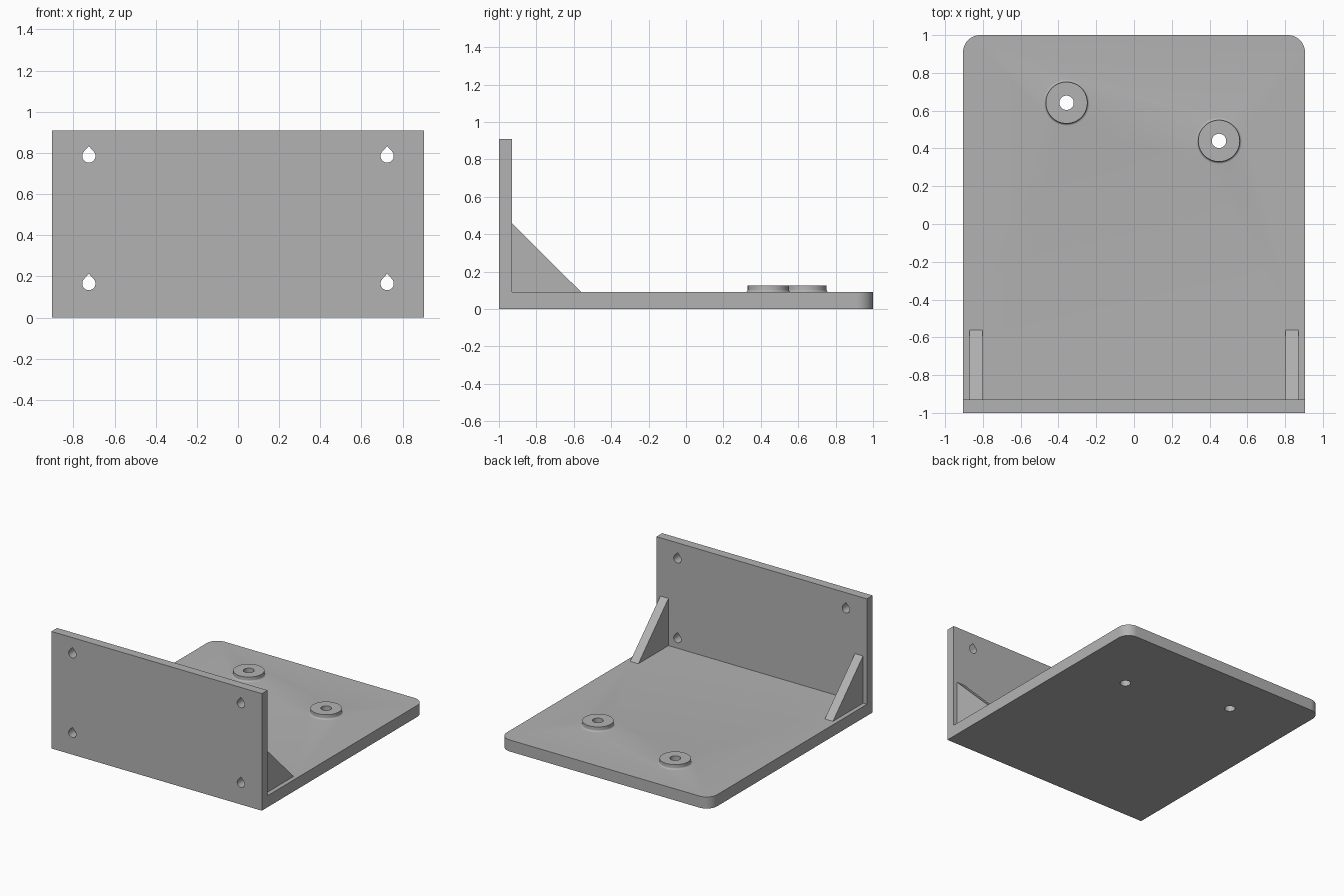
import bpy, bmesh, math
from mathutils import Vector

if "Cube" in bpy.data.objects:
    bpy.data.objects.remove(bpy.data.objects["Cube"])

W, T, WALL = 0.905, 0.09, 0.07      # half width, plate thickness, wall thickness

grey = bpy.data.materials.new("plain grey")
grey.diffuse_color = (0.45, 0.45, 0.45, 1)
grey.use_nodes = True
grey.node_tree.nodes["Principled BSDF"].inputs["Base Color"].default_value = grey.diffuse_color


def loft(name, rings):
    """Closed solid through a list of equal-sized point rings."""
    bm = bmesh.new()
    loops = [[bm.verts.new(p) for p in r] for r in rings]
    n = len(loops[0])
    for a, b in zip(loops, loops[1:]):
        for i in range(n):
            j = (i + 1) % n
            bm.faces.new((a[i], a[j], b[j], b[i]))
    bm.faces.new(loops[0])
    bm.faces.new(loops[-1])
    bmesh.ops.recalc_face_normals(bm, faces=bm.faces)
    me = bpy.data.meshes.new(name)
    bm.to_mesh(me)
    bm.free()
    me.materials.append(grey)
    ob = bpy.data.objects.new(name, me)
    bpy.context.collection.objects.link(ob)
    return ob


def lathe(name, cx, cy, profile, n=64):
    return loft(name, [[(cx + r * math.cos(k * math.tau / n),
                         cy + r * math.sin(k * math.tau / n), z)
                        for k in range(n)] for r, z in profile])


def combine(base, tool, op):
    """Boolean the tool into the base, then remove the tool."""
    m = base.modifiers.new("combine", 'BOOLEAN')
    m.operation, m.solver, m.object = op, 'EXACT', tool
    dg = bpy.context.evaluated_depsgraph_get()
    me = bpy.data.meshes.new_from_object(base.evaluated_get(dg))
    base.modifiers.clear()
    base.data = me
    bpy.data.objects.remove(tool)


# base plate with two rounded back corners
R = 0.09
outline = [(-W, -1), (W, -1)]
for cx, start in ((W - R, 0), (-W + R, 90)):
    for k in range(13):
        a = math.radians(start + 90 * k / 12)
        outline.append((cx + R * math.cos(a), 1 - R + R * math.sin(a)))
bracket = loft("bracket", [[(x, y, z) for x, y in outline] for z in (0, T)])

# upright front wall
wall = loft("wall", [[(-W, y, z), (W, y, z), (W, y, 0.91), (-W, y, 0.91)]
                     for y, z in ((-1, 0), (-1 + WALL, 0))])
combine(bracket, wall, 'UNION')

# triangular gussets, sunk slightly into plate and wall
gusset = [(-0.96, 0.06), (-0.56, 0.06), (-0.56, T), (-0.93, 0.457), (-0.96, 0.457)]
for x0 in (-0.872, 0.802):
    g = loft("gusset", [[(x, y, z) for y, z in gusset] for x in (x0, x0 + 0.07)])
    combine(bracket, g, 'UNION')

# round bosses with a small base fillet, bored through
F = 0.013
profile = [(0.11 + F, 0.05)]
for k in range(7):
    a = math.radians(270 - 15 * k)
    profile.append((0.11 + F + F * math.cos(a), T + F + F * math.sin(a)))
profile.append((0.11, 0.126))
for cx, cy in ((-0.357, 0.642), (0.45, 0.44)):
    combine(bracket, lathe("boss", cx, cy, profile), 'UNION')
    combine(bracket, lathe("bore", cx, cy, [(0.038, -0.1), (0.038, 0.3)], 48), 'DIFFERENCE')

# teardrop screw holes in the wall
r, tip = 0.032, 0.048
a0 = 90 - math.degrees(math.acos(r / tip))
drop = [(0, tip)]
for k in range(33):
    a = math.radians(a0 - (180 + 2 * a0) * k / 32)
    drop.append((r * math.cos(a), r * math.sin(a)))
for cx in (-0.725, 0.725):
    for cz in (0.165, 0.785):
        hole = loft("hole", [[(cx + x, y, cz + z) for x, z in drop] for y in (-1.1, -0.8)])
        combine(bracket, hole, 'DIFFERENCE')

# open patch in the plate's top skin, showing the hollow inside
patch = [(-W, 0.91), (-0.41, 0.53), (-0.80, -0.56), (-0.872, -0.56)]
sides = []
for i, p in enumerate(patch):
    q = patch[(i + 1) % 4]
    sides.append((Vector((*p, T)), Vector((q[1] - p[1], p[0] - q[0], 0)).normalized()))
bm = bmesh.new()
bm.from_mesh(bracket.data)


def top_faces():
    return [f for f in bm.faces if f.normal.z > 0.99
            and all(abs(v.co.z - T) < 1e-3 for v in f.verts)]


bmesh.ops.triangulate(bm, faces=top_faces())
for co, no in sides:
    fs = top_faces()
    geom = fs + list({e for f in fs for e in f.edges}) + list({v for f in fs for v in f.verts})
    bmesh.ops.bisect_plane(bm, geom=geom, dist=1e-5, plane_co=co, plane_no=no)
inside = [f for f in top_faces()
          if all((f.calc_center_median() - co).dot(no) < 0 for co, no in sides)]
bmesh.ops.delete(bm, geom=inside, context='FACES')
# tidy the flat cuts left in the remaining skin
bmesh.ops.dissolve_limit(bm, angle_limit=0.001, verts=bm.verts, edges=bm.edges)
bm.to_mesh(bracket.data)
bm.free()

# smooth the round parts, keep corners sharp
bpy.context.view_layer.objects.active = bracket
bracket.select_set(True)
bpy.ops.object.shade_smooth_by_angle(angle=math.radians(30))
